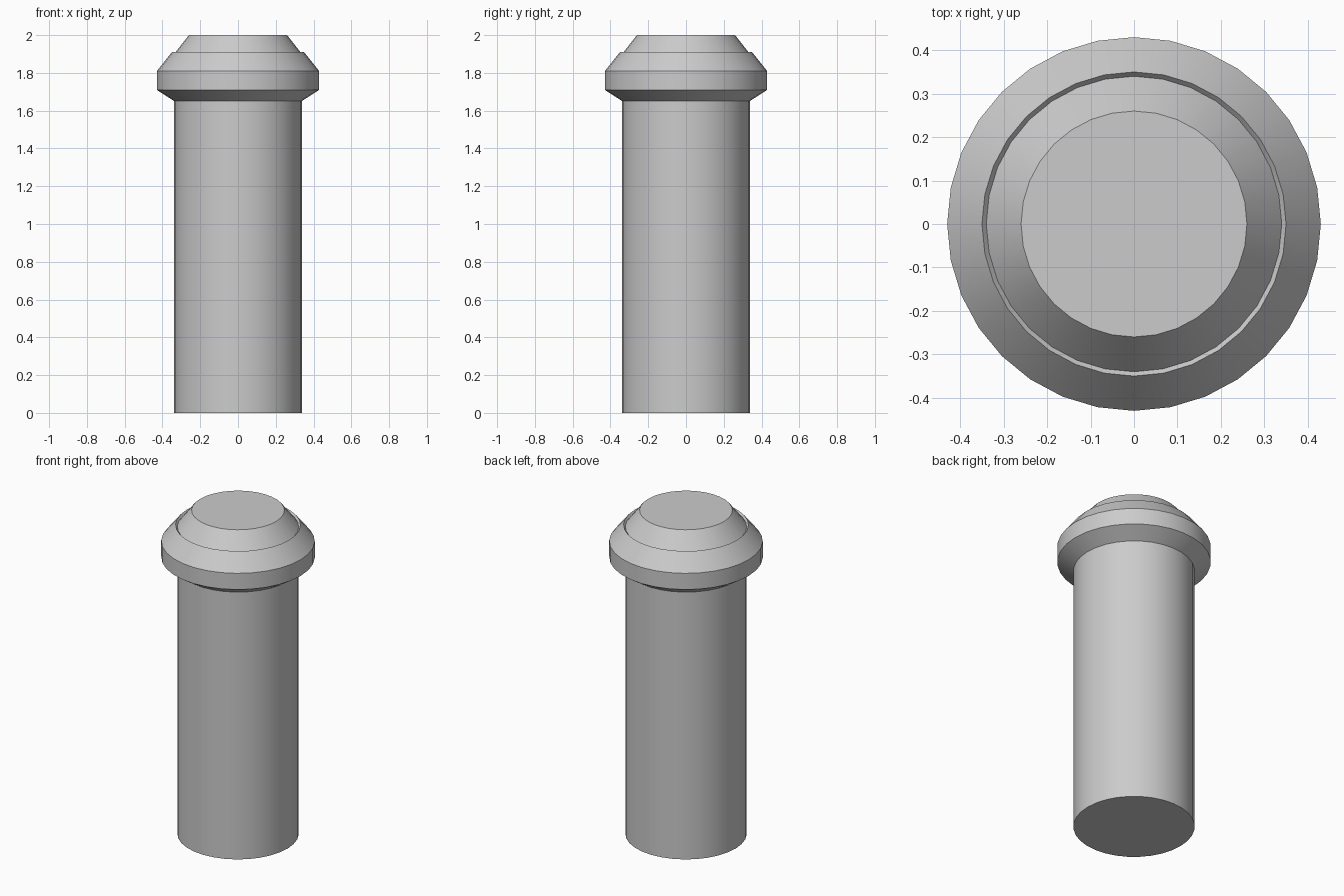
import bpy, bmesh, math

if "Cube" in bpy.data.objects:
    bpy.data.objects.remove(bpy.data.objects["Cube"])

SIDES = 32


def lathe(name, profile):
    """Revolve (radius, z) points around z and cap both ends."""
    bm = bmesh.new()
    rings = [[bm.verts.new((r * math.cos(2 * math.pi * i / SIDES),
                            r * math.sin(2 * math.pi * i / SIDES), z))
              for i in range(SIDES)] for r, z in profile]
    for low, high in zip(rings, rings[1:]):
        for i in range(SIDES):
            j = (i + 1) % SIDES
            bm.faces.new((low[i], low[j], high[j], high[i]))
    bm.faces.new(rings[0][::-1])
    bm.faces.new(rings[-1])
    mesh = bpy.data.meshes.new(name)
    bm.to_mesh(mesh)
    bm.free()
    obj = bpy.data.objects.new(name, mesh)
    bpy.context.collection.objects.link(obj)
    bpy.ops.object.select_all(action='DESELECT')
    obj.select_set(True)
    bpy.context.view_layer.objects.active = obj
    bpy.ops.object.shade_smooth_by_angle(angle=math.radians(25))
    return obj


# Post: shaft, flared collar, tapered shoulder, thin groove, domed cap
lathe("bollard_post", [
    (0.34, 0.0), (0.34, 1.652),
    (0.43, 1.71), (0.43, 1.81),
    (0.35, 1.91), (0.34, 1.898),
    (0.26, 2.0),
])
